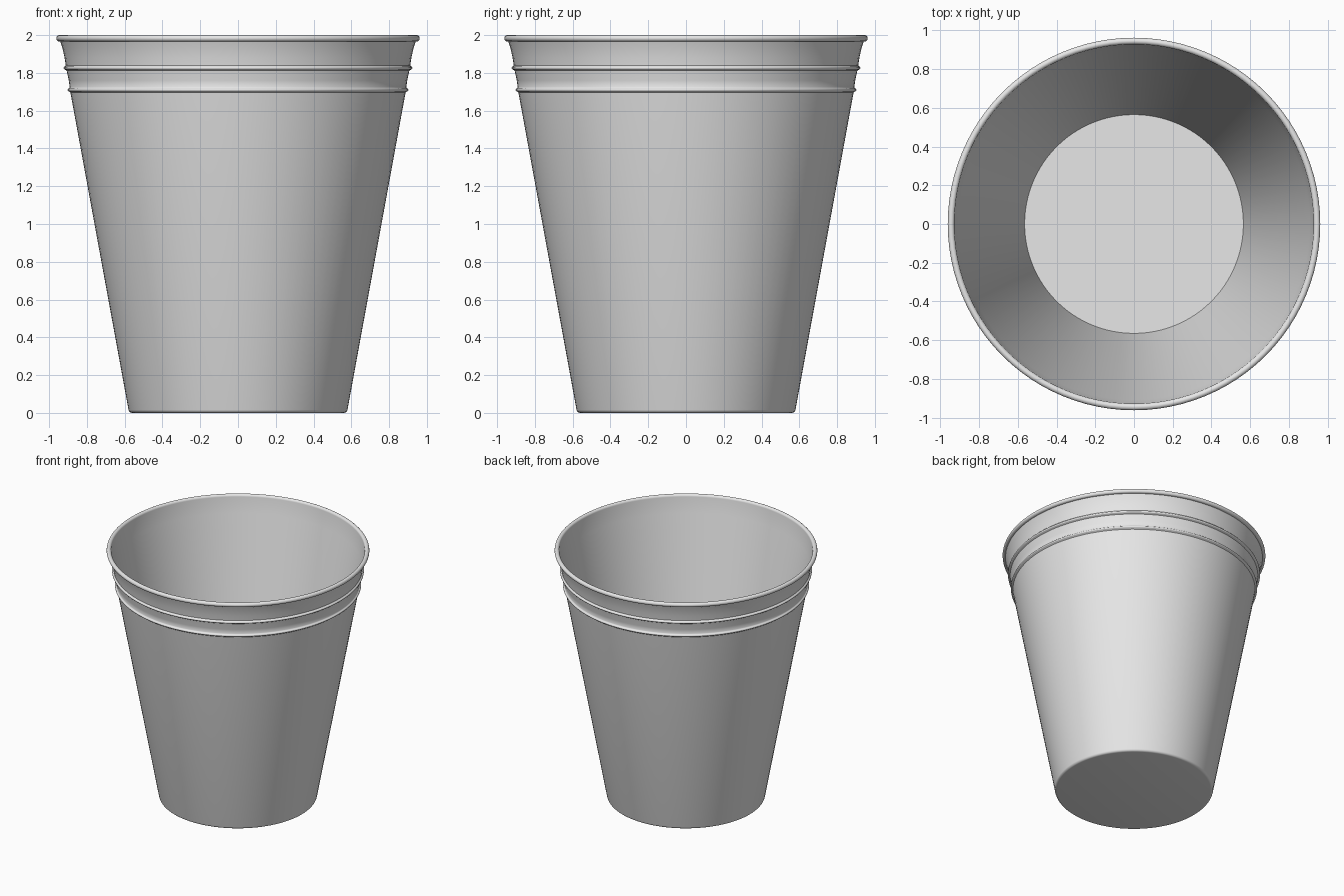
import bpy, bmesh, math

cube = bpy.data.objects.get("Cube")
if cube:
    bpy.data.objects.remove(cube, do_unlink=True)

SEGMENTS = 96

plastic = bpy.data.materials.new("pale_grey_plastic")
plastic.use_nodes = True
colour = (0.8, 0.8, 0.8, 1)
plastic.diffuse_color = colour
plastic.node_tree.nodes["Principled BSDF"].inputs["Base Color"].default_value = colour


def arc(r, z, radius, start, end, steps):
    """Points on a circular arc in the (r, z) plane, angles in degrees."""
    angles = [math.radians(start + (end - start) * i / steps) for i in range(steps + 1)]
    return [(r + radius * math.cos(a), z + radius * math.sin(a)) for a in angles]


def lathe(name, profile):
    """Revolve an (r, z) profile around the z axis."""
    bm = bmesh.new()
    verts = [bm.verts.new((r, 0, z)) for r, z in profile]
    edges = [bm.edges.new(pair) for pair in zip(verts, verts[1:])]
    bmesh.ops.spin(bm, geom=verts + edges, cent=(0, 0, 0), axis=(0, 0, 1),
                   angle=math.tau, steps=SEGMENTS, use_duplicate=False)
    bmesh.ops.remove_doubles(bm, verts=bm.verts, dist=0.0002)
    bmesh.ops.recalc_face_normals(bm, faces=bm.faces)
    mesh = bpy.data.meshes.new(name)
    bm.to_mesh(mesh)
    bm.free()
    mesh.materials.append(plastic)
    obj = bpy.data.objects.new(name, mesh)
    bpy.context.collection.objects.link(obj)
    bpy.ops.object.select_all(action="DESELECT")
    obj.select_set(True)
    bpy.context.view_layer.objects.active = obj
    bpy.ops.object.shade_smooth_by_angle(angle=math.radians(40))


# Underside with a rounded foot, then the tapered outer wall
profile = [(0, 0), (0.56, 0)]
profile += arc(0.56, 0.02, 0.02, -70, -10, 4)
profile += [(0.887, 1.695)]

# Two thin raised ribs with slightly flared bands above them
profile += arc(0.893, 1.71, 0.009, -80, 80, 6)
profile += [(0.891, 1.725), (0.896, 1.76), (0.907, 1.812)]
profile += arc(0.914, 1.826, 0.009, -80, 80, 6)
profile += [(0.912, 1.84), (0.918, 1.88), (0.929, 1.93), (0.941, 1.966)]

# Rolled rim, then the inner wall and floor
profile += arc(0.945, 1.983, 0.017, -70, 180, 14)
profile += [(0.925, 1.95), (0.908, 1.86), (0.874, 1.68), (0.565, 0.02), (0, 0.02)]

lathe("cup", profile)
